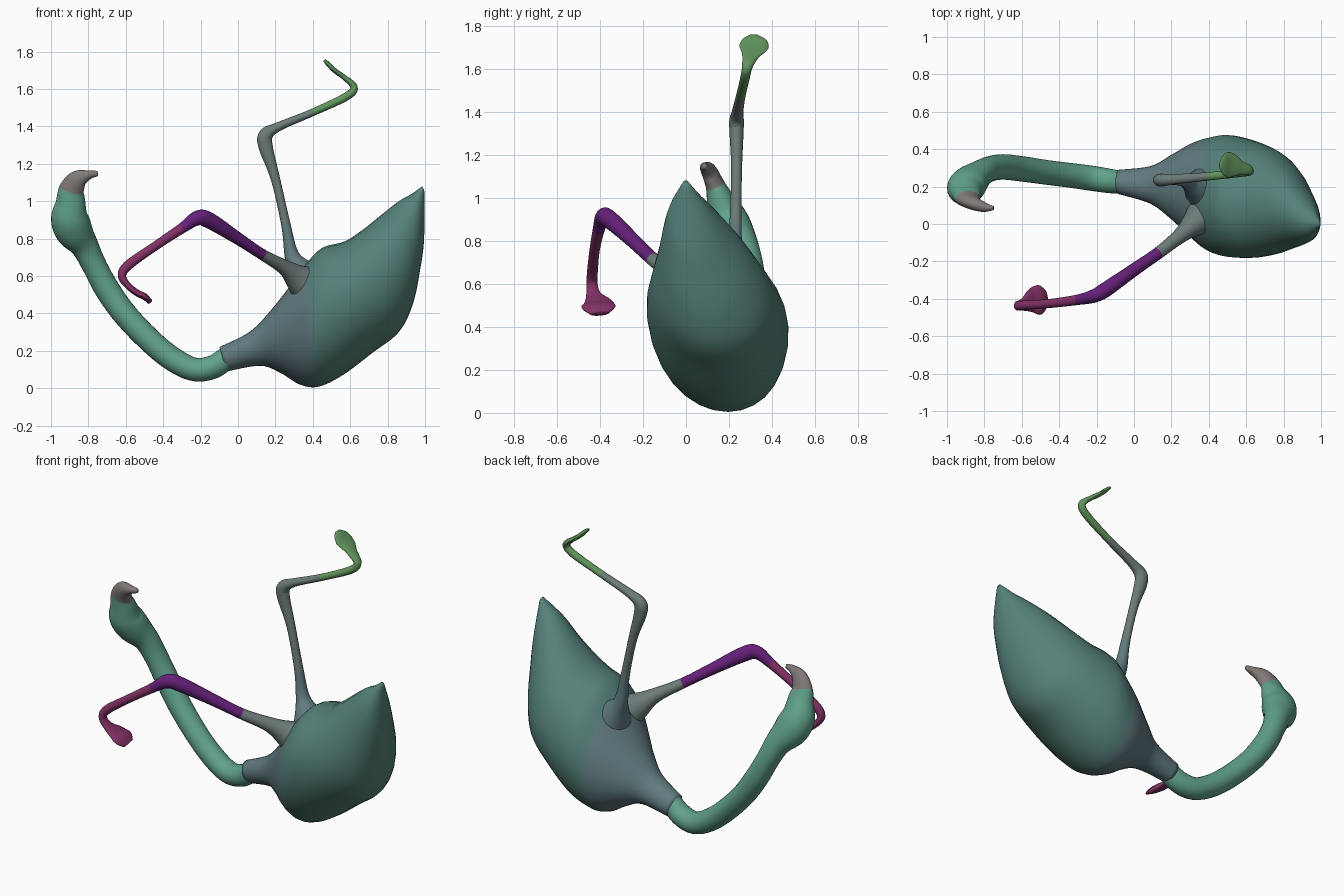
import bpy, bmesh, math
from mathutils import Vector

SIDES, STEPS = 28, 6


def material(name, rgb):
    m = bpy.data.materials.new(name)
    m.diffuse_color = (*rgb, 1)
    return m


slate = material("slate", (0.12, 0.20, 0.22))
teal = material("teal", (0.09, 0.22, 0.19))
sea = material("sea_green", (0.12, 0.36, 0.26))
taupe = material("taupe", (0.22, 0.20, 0.19))
grey = material("grey", (0.15, 0.20, 0.19))
purple = material("purple", (0.13, 0.015, 0.19))
wine = material("wine", (0.22, 0.03, 0.13))
leaf = material("leaf_green", (0.12, 0.30, 0.11))


def catmull(rows):
    """Smoothly resample rows of numbers; returns (row, span index)."""
    out = []
    n = len(rows)
    for i in range(n - 1):
        p = [rows[max(0, min(n - 1, i + k))] for k in (-1, 0, 1, 2)]
        for s in range(STEPS):
            t = s / STEPS
            out.append(([0.5 * (2 * b + (c - a) * t + (2 * a - 5 * b + 4 * c - d) * t * t
                                + (3 * b - a - 3 * c + d) * t ** 3)
                         for a, b, c, d in zip(*p)], i))
    out.append((list(rows[-1]), n - 2))
    return out


def skin(name, rings, mats):
    """rings: (centre, half axis, half axis, span); mats: [(first span, material)]."""
    bm = bmesh.new()
    loops = []
    for c, a, b, _ in rings:
        loops.append([bm.verts.new(c + a * math.cos(w) + b * math.sin(w))
                      for w in (2 * math.pi * k / SIDES for k in range(SIDES))])
    for r in range(len(rings) - 1):
        for k in range(SIDES):
            j = (k + 1) % SIDES
            f = bm.faces.new((loops[r][k], loops[r][j], loops[r + 1][j], loops[r + 1][k]))
            f.material_index = max(i for i, m in enumerate(mats) if m[0] <= rings[r][3])
    bm.faces.new(loops[0][::-1])
    bm.faces.new(loops[-1]).material_index = len(mats) - 1
    bmesh.ops.recalc_face_normals(bm, faces=bm.faces)
    for f in bm.faces:
        f.smooth = True
    me = bpy.data.meshes.new(name)
    bm.to_mesh(me)
    bm.free()
    for _, m in mats:
        me.materials.append(m)
    ob = bpy.data.objects.new(name, me)
    bpy.context.collection.objects.link(ob)
    return ob


def limb(name, rows, mats):
    """rows: x, y, z, half width sideways, half thickness."""
    pts = catmull(rows)
    rings = []
    for i, (p, span) in enumerate(pts):
        t = Vector(pts[min(i + 1, len(pts) - 1)][0][:3]) - Vector(pts[max(i - 1, 0)][0][:3])
        t.normalize()
        side = Vector((0, 1, 0))
        side = (side - t * side.dot(t)).normalized()
        rings.append((Vector(p[:3]), side * p[3], t.cross(side) * p[4], span))
    return skin(name, rings, mats)


# Body: upper x z, lower x z, middle y, half width
body = [
    (-0.10, 0.22, -0.06, 0.09, 0.225, 0.065),
    (0.06, 0.30, 0.12, 0.12, 0.21, 0.10),
    (0.17, 0.41, 0.23, 0.08, 0.20, 0.17),
    (0.28, 0.55, 0.33, 0.02, 0.18, 0.25),
    (0.36, 0.66, 0.43, 0.008, 0.16, 0.30),
    (0.45, 0.75, 0.56, 0.07, 0.15, 0.325),
    (0.57, 0.785, 0.72, 0.19, 0.13, 0.31),
    (0.67, 0.85, 0.86, 0.30, 0.11, 0.27),
    (0.77, 0.93, 0.935, 0.45, 0.08, 0.21),
    (0.86, 1.00, 0.975, 0.64, 0.04, 0.145),
    (0.93, 1.04, 0.995, 0.80, 0.015, 0.09),
    (0.985, 1.08, 0.998, 1.05, 0.0, 0.015),
]
rings = []
for (ux, uz, lx, lz, y, w), span in catmull(body):
    up = Vector(((ux - lx) / 2, -0.03 * w / 0.3, (uz - lz) / 2))
    rings.append((Vector(((ux + lx) / 2, y, (uz + lz) / 2)), Vector((0, w, 0)), up, span))
skin("body", rings, [(0, slate), (4, teal)])

# Neck, head and hooked beak
limb("neck_and_head", [
    (-0.05, 0.22, 0.17, 0.06, 0.06),
    (-0.13, 0.23, 0.115, 0.065, 0.063),
    (-0.23, 0.245, 0.10, 0.067, 0.063),
    (-0.34, 0.26, 0.15, 0.066, 0.065),
    (-0.46, 0.275, 0.245, 0.066, 0.065),
    (-0.60, 0.295, 0.39, 0.068, 0.066),
    (-0.70, 0.305, 0.53, 0.068, 0.067),
    (-0.77, 0.295, 0.66, 0.068, 0.066),
    (-0.82, 0.27, 0.76, 0.072, 0.075),
    (-0.875, 0.225, 0.84, 0.09, 0.10),
    (-0.90, 0.19, 0.91, 0.09, 0.10),
    (-0.895, 0.16, 0.99, 0.065, 0.08),
    (-0.89, 0.135, 1.06, 0.045, 0.068),
    (-0.855, 0.11, 1.115, 0.036, 0.052),
    (-0.80, 0.09, 1.14, 0.026, 0.026),
    (-0.75, 0.085, 1.148, 0.01, 0.014),
], [(0, sea), (12, taupe)])

# Raised leg with webbed foot
limb("raised_leg", [
    (0.38, 0.19, 0.56, 0.13, 0.13),
    (0.325, 0.21, 0.64, 0.075, 0.07),
    (0.285, 0.225, 0.72, 0.04, 0.038),
    (0.255, 0.23, 0.88, 0.028, 0.025),
    (0.20, 0.235, 1.12, 0.025, 0.025),
    (0.148, 0.235, 1.29, 0.032, 0.038),
    (0.15, 0.235, 1.355, 0.034, 0.038),
    (0.22, 0.24, 1.40, 0.027, 0.024),
    (0.40, 0.255, 1.475, 0.022, 0.02),
    (0.58, 0.275, 1.56, 0.022, 0.022),
    (0.62, 0.285, 1.61, 0.025, 0.02),
    (0.57, 0.30, 1.66, 0.04, 0.014),
    (0.515, 0.315, 1.70, 0.068, 0.013),
    (0.48, 0.315, 1.735, 0.055, 0.012),
    (0.46, 0.315, 1.755, 0.02, 0.007),
], [(0, slate), (3, grey), (8, leaf)])

# Forward leg with webbed foot
limb("forward_leg", [
    (0.40, 0.06, 0.53, 0.13, 0.13),
    (0.32, 0.0, 0.59, 0.07, 0.075),
    (0.25, -0.06, 0.645, 0.042, 0.042),
    (0.13, -0.155, 0.715, 0.033, 0.03),
    (0.00, -0.245, 0.80, 0.035, 0.033),
    (-0.15, -0.35, 0.895, 0.04, 0.043),
    (-0.215, -0.385, 0.91, 0.036, 0.04),
    (-0.30, -0.405, 0.855, 0.028, 0.028),
    (-0.45, -0.425, 0.755, 0.024, 0.024),
    (-0.59, -0.435, 0.655, 0.025, 0.026),
    (-0.62, -0.437, 0.60, 0.026, 0.022),
    (-0.59, -0.43, 0.55, 0.035, 0.018),
    (-0.54, -0.41, 0.51, 0.07, 0.018),
    (-0.50, -0.405, 0.49, 0.078, 0.018),
    (-0.47, -0.40, 0.462, 0.045, 0.014),
], [(0, grey), (3, purple), (7, wine)])
